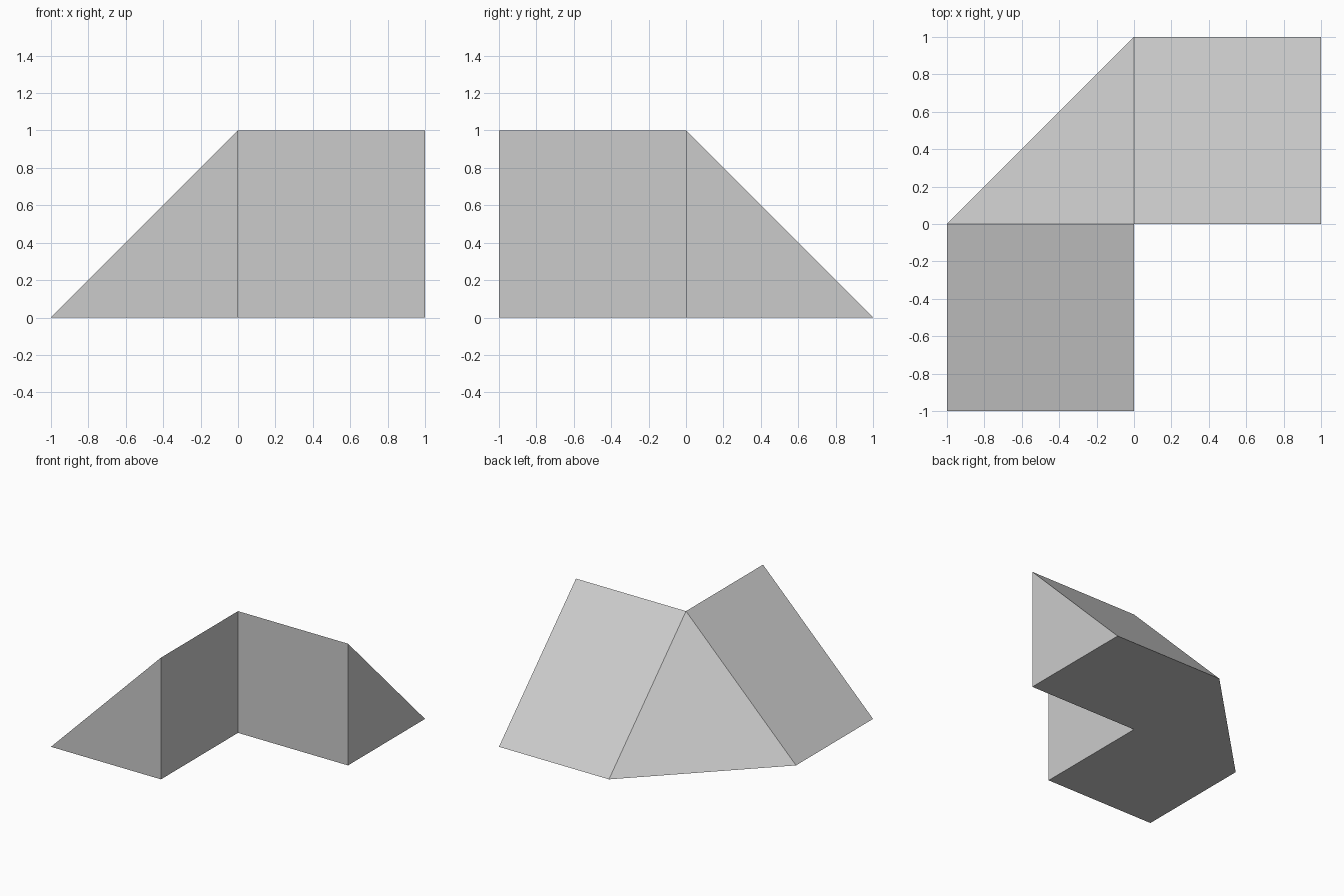
import bpy
import bmesh

cube = bpy.data.objects.get("Cube")
if cube:
    bpy.data.objects.remove(cube, do_unlink=True)

grey = bpy.data.materials.new("light_grey")
grey.use_nodes = True
colour = (0.6, 0.6, 0.6, 1)
grey.diffuse_color = colour
grey.node_tree.nodes["Principled BSDF"].inputs["Base Color"].default_value = colour

# Named corners: ground footprint and the raised L-shaped ridge
points = {
    "front_outer": (-1, -1, 0), "front_foot": (0, -1, 0),
    "inner_foot": (0, 0, 0), "side_foot": (1, 0, 0),
    "back_outer": (1, 1, 0), "back_hip": (0, 1, 0), "side_hip": (-1, 0, 0),
    "front_top": (0, -1, 1), "inner_top": (0, 0, 1), "side_top": (1, 0, 1),
}

faces = [
    # Underside
    "front_outer side_hip back_hip back_outer side_foot inner_foot front_foot",
    # Triangular ends
    "front_outer front_foot front_top",
    "side_foot back_outer side_top",
    # Inner walls
    "front_foot inner_foot inner_top front_top",
    "inner_foot side_foot side_top inner_top",
    # Sloping sides and the corner between them
    "front_outer front_top inner_top side_hip",
    "back_outer back_hip inner_top side_top",
    "side_hip inner_top back_hip",
]

bm = bmesh.new()
verts = {name: bm.verts.new(co) for name, co in points.items()}
for face in faces:
    bm.faces.new([verts[name] for name in face.split()])
bmesh.ops.recalc_face_normals(bm, faces=bm.faces)

mesh = bpy.data.meshes.new("corner_ramp")
bm.to_mesh(mesh)
bm.free()
mesh.materials.append(grey)
ramp = bpy.data.objects.new("corner_ramp", mesh)
bpy.context.collection.objects.link(ramp)
